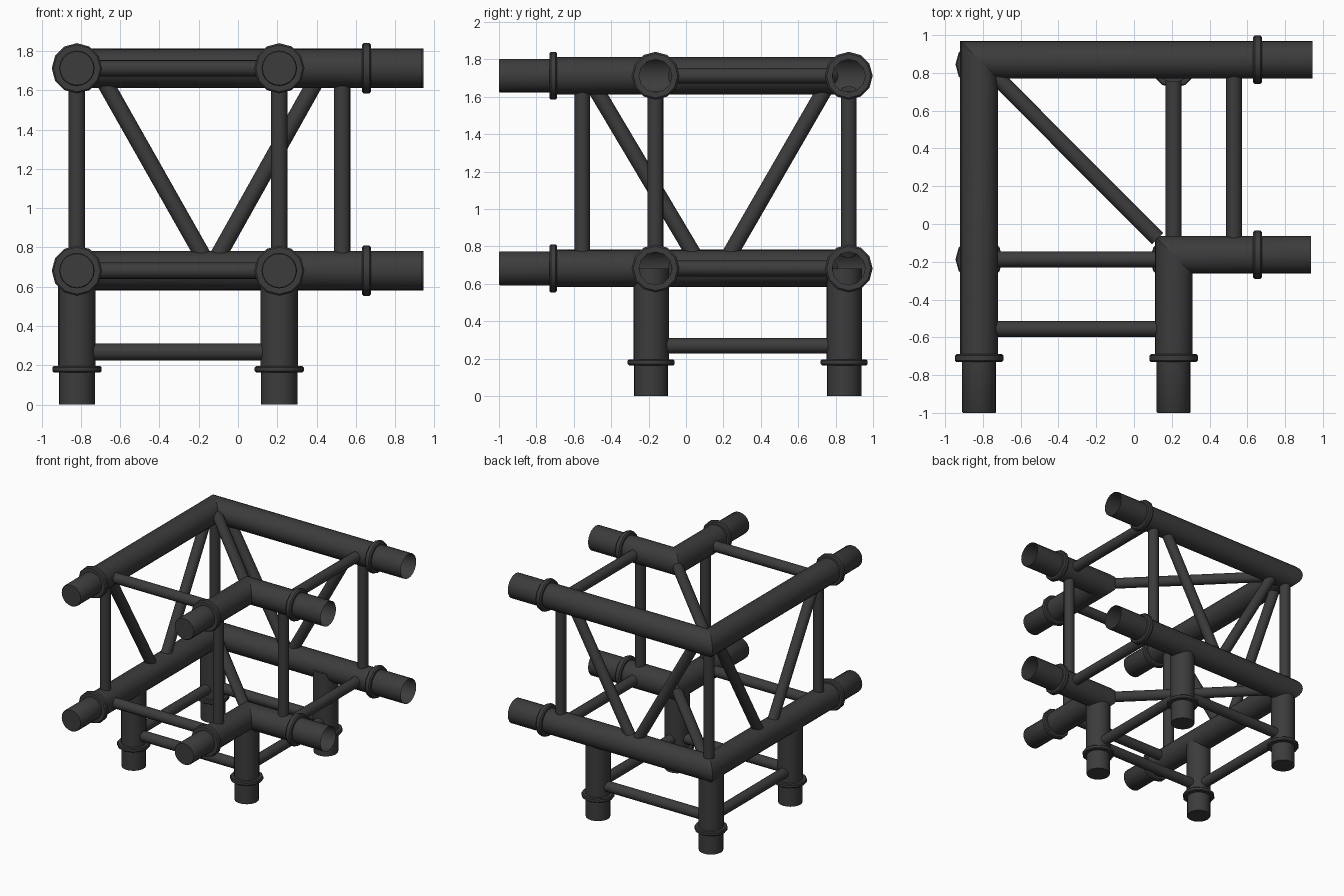
import bpy, math
from mathutils import Vector

if "Cube" in bpy.data.objects:
    bpy.data.objects.remove(bpy.data.objects["Cube"])

dark = bpy.data.materials.new("dark_metal")
dark.diffuse_color = (0.045, 0.045, 0.045, 1)
dark.use_nodes = True
dark.node_tree.nodes["Principled BSDF"].inputs["Base Color"].default_value = dark.diffuse_color


def lathe(name, origin, axis, profile, sides=20, miter=False, caps=(True, True), loop=False):
    """Sweep (distance, radius) rings along an axis; miter shears the first ring at 45 degrees."""
    axis = Vector(axis).normalized()
    ref = Vector((0, 0, 1)) if abs(axis.z) < 0.99 else Vector((1, 0, 0))
    u = axis.cross(ref).normalized()
    v = u.cross(axis)
    verts, faces, n = [], [], len(profile)
    for i, (t, r) in enumerate(profile):
        for k in range(sides):
            a = 2 * math.pi * k / sides
            off = u * math.cos(a) * r + v * math.sin(a) * r
            if miter and i == 0:
                # mitre plane: x + y is constant
                s = (off.x + off.y) / (axis.x + axis.y)
                verts.append(Vector(origin) + off - axis * s)
            else:
                verts.append(Vector(origin) + off + axis * t)
    for i in range(n if loop else n - 1):
        j = (i + 1) % n
        for k in range(sides):
            m = (k + 1) % sides
            faces.append((i * sides + m, i * sides + k, j * sides + k, j * sides + m))
    if not loop:
        if caps[0]:
            faces.append(tuple(range(sides)))
        if caps[1]:
            faces.append(tuple(reversed(range((n - 1) * sides, n * sides))))
    me = bpy.data.meshes.new(name)
    me.from_pydata(verts, [], faces)
    me.polygons.foreach_set("use_smooth", [True] * len(me.polygons))
    me.set_sharp_from_angle(angle=math.radians(40))
    me.materials.append(dark)
    ob = bpy.data.objects.new(name, me)
    bpy.context.collection.objects.link(ob)
    return ob


def bar(name, a, b, trim=0.0, r=0.042):
    """Thin strut between two points, shortened at both ends."""
    a, b = Vector(a), Vector(b)
    d = b - a
    lathe(name, a, d, [(trim, r), (d.length - trim, r)], 16)


def collar(name, origin, axis, t, half, r=0.128, inner=0.088):
    """Rounded ring around a tube."""
    b = half * 0.4
    lathe(name, origin, axis,
          [(t - half, inner), (t - half, r - b), (t - half + b, r),
           (t + half - b, r), (t + half, r - b), (t + half, inner)], 12, loop=True)


XO, XI = -0.82, 0.21          # outer / inner chord x
YO, YI = 0.87, -0.163         # outer / inner chord y
LO, LI = 0.845, -0.187        # leg y
ZB, ZT = 0.682, 1.712         # lower / upper level
PX, PY = 0.53, -0.555         # end frame positions
TRIM = 0.085

for z, lvl in ((ZB, "lower"), (ZT, "upper")):
    # mitred corner chords with collars
    for x, y, side, xe in ((XO, YO, "outer", 0.945), (XI, YI, "inner", 0.937)):
        o = (x, y, z)
        lathe(f"{lvl}_{side}_right_chord", o, (1, 0, 0),
              [(0, 0.1), (xe - x, 0.1)], miter=True, caps=(False, False))
        collar(f"{lvl}_{side}_right_collar", o, (1, 0, 0), 0.654 - x, 0.024)
        lathe(f"{lvl}_{side}_front_chord", o, (0, -1, 0),
              [(0, 0.1), (y + 0.71, 0.1), (y + 0.711, 0.09), (y + 0.995, 0.09), (y + 1.0, 0.086)],
              miter=True, caps=(False, True))
        collar(f"{lvl}_{side}_front_collar", o, (0, -1, 0), y + 0.71, 0.021)
    # horizontal braces
    bar(f"{lvl}_front_crossbar", (XO, PY, z), (XI, PY, z), TRIM)
    bar(f"{lvl}_right_crossbar", (PX, YI, z), (PX, YO, z), TRIM)
    bar(f"{lvl}_corner_diagonal", (XO, YO, z), (XI, YI, z), 0.12)

# upright posts between levels
for name, x, y in (("outer_corner_post", XO, YO), ("outer_front_post", XO, PY),
                   ("inner_front_post", XI, PY), ("outer_right_post", PX, YO),
                   ("inner_right_post", PX, YI)):
    bar(name, (x, y, ZB), (x, y, ZT), TRIM)

# V bracing on the two outer faces
for i, (top, bot) in enumerate(((-0.675, -0.18), (0.39, -0.10))):
    bar(f"back_brace_{i}", (top, YO, 1.635), (bot, YO, 0.76))
for i, (top, bot) in enumerate(((-0.48, 0.04), (0.74, 0.235))):
    bar(f"left_brace_{i}", (XO, top, 1.635), (XO, bot, 0.76))

# legs with collars
for x, sx in ((XO, "left"), (XI, "right")):
    for y, sy in ((LO, "back"), (LI, "front")):
        o = (x, y, ZB)
        lathe(f"{sy}_{sx}_leg", o, (0, 0, -1),
              [(0, 0.095), (ZB - 0.18, 0.095), (ZB - 0.179, 0.092), (ZB, 0.092)])
        collar(f"{sy}_{sx}_leg_collar", o, (0, 0, -1), ZB - 0.18, 0.016, 0.125)

# square of bars between the legs
ZL = 0.268
for y, s in ((LO, "back"), (LI, "front")):
    bar(f"{s}_leg_bar", (XO, y, ZL), (XI, y, ZL), TRIM)
for x, s in ((XO, "left"), (XI, "right")):
    bar(f"{s}_leg_bar", (x, LI, ZL), (x, LO, ZL), TRIM)
